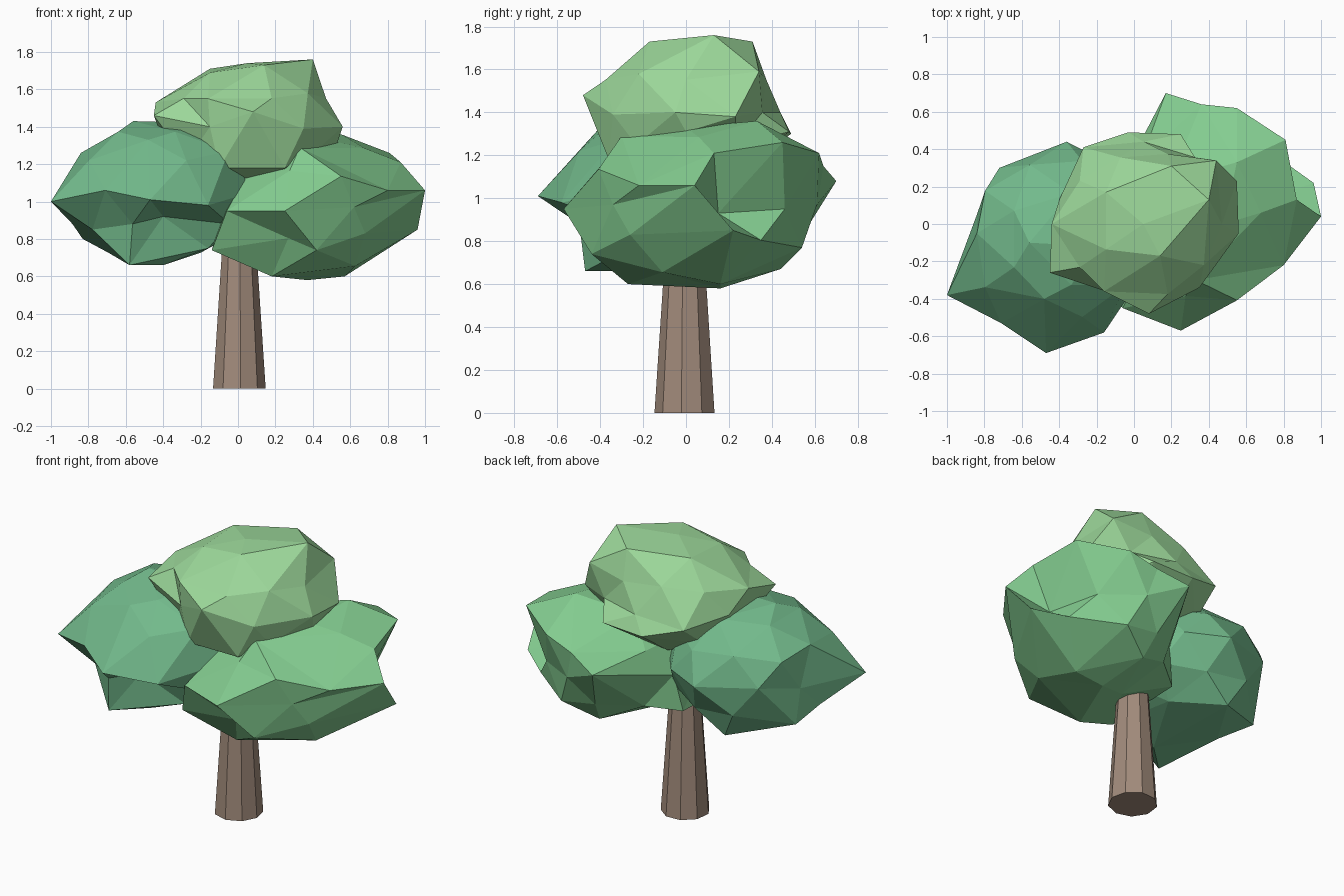
import bpy, bmesh
from math import radians
from mathutils import Vector, Matrix


def finish(name, bm, color):
    bmesh.ops.recalc_face_normals(bm, faces=bm.faces)
    me = bpy.data.meshes.new(name)
    bm.to_mesh(me)
    bm.free()
    mat = bpy.data.materials.new(name + "_colour")
    mat.diffuse_color = (*color, 1)
    me.materials.append(mat)
    ob = bpy.data.objects.new(name, me)
    bpy.context.collection.objects.link(ob)


def foliage(name, centre, radii, corners, color):
    """Faceted ellipsoid whose nearest vertices are pulled to a few corner points."""
    bm = bmesh.new()
    bmesh.ops.create_icosphere(bm, subdivisions=2, radius=1)
    c, r = Vector(centre), Vector(radii)
    pairs = []
    for i, p in enumerate(corners):
        d = Vector((p[k] - c[k]) / r[k] for k in range(3)).normalized()
        pairs += [((v.co - d).length, i, v.index) for v in bm.verts]
    target = {}
    done = set()
    for dist, i, vi in sorted(pairs):
        if i not in done and vi not in target:
            target[vi] = Vector(corners[i])
            done.add(i)
    for v in bm.verts:
        v.co = target.get(v.index, Vector(c[k] + v.co[k] * r[k] for k in range(3)))
    finish(name, bm, color)


# Trunk: tapered nine-sided column
bm = bmesh.new()
bmesh.ops.create_cone(bm, cap_ends=True, segments=9, radius1=0.143, radius2=0.07,
                      depth=1.1, matrix=Matrix.Translation((0.006, -0.004, 0.55))
                      @ Matrix.Rotation(radians(23), 4, 'Z'))
finish("trunk", bm, (0.36, 0.26, 0.20))

# Left foliage clump
foliage("left_foliage", (-0.42, -0.08, 1.05), (0.52, 0.49, 0.38), [
    (-1.0, -.38, 1.0), (-.71, -.53, 1.06), (-.47, -.69, 1.01), (-.16, -.58, .98),
    (-.84, -.05, 1.26), (-.72, .30, 1.08), (-.36, .44, 1.05), (-.56, -.1, 1.43),
    (-.2, -.12, 1.42), (-.48, -.40, 1.33), (-.58, -.47, .66), (-.4, -.3, .66),
    (-.83, .08, .8), (-.40, -.40, .92), (-.84, .05, 1.02), (-.05, -.33, 1.27),
    (-.47, .28, .71), (-.16, -.3, .75)], (0.17, 0.49, 0.26))

# Right foliage clump
foliage("right_foliage", (0.41, 0.06, 0.97), (0.51, 0.55, 0.37), [
    (.25, -.57, .95), (.80, -.22, 1.06), (1.0, .04, 1.06), (.76, .15, .93),
    (.81, .45, 1.26), (.87, .13, 1.21), (.55, .62, 1.21), (.17, .70, 1.08),
    (.66, .46, .95), (.57, .16, .6), (.37, .16, .58), (.18, -.27, .6),
    (.42, -.44, .74), (-.06, -.45, .95), (.33, -.3, 1.29), (.55, .33, 1.36),
    (.5, .54, .77), (.48, .0, 1.33), (-.14, -.36, .74), (.96, .22, .85),
    (.36, .64, 1.15), (-.12, .2, .74), (.3, .44, .67), (.68, -.26, .83),
    (.62, -.34, .97)], (0.23, 0.61, 0.28))

# Top foliage clump
foliage("top_foliage", (0.05, 0.0, 1.40), (0.47, 0.44, 0.34), [
    (-.44, .0, 1.53), (-.45, -.26, 1.46), (.08, -.48, 1.48), (.56, -.05, 1.4),
    (.55, .23, 1.38), (.4, .13, 1.76), (-.15, .17, 1.71), (.2, .31, 1.73),
    (.44, .34, 1.59), (.25, .48, 1.31), (-.03, .49, 1.30), (-.27, .41, 1.37),
    (-.15, -.36, 1.40), (.35, -.34, 1.39), (.14, -.17, 1.73), (-.1, -.36, 1.18),
    (.25, -.36, 1.18), (.53, .0, 1.31), (-.16, -.36, 1.55)], (0.33, 0.68, 0.32))
